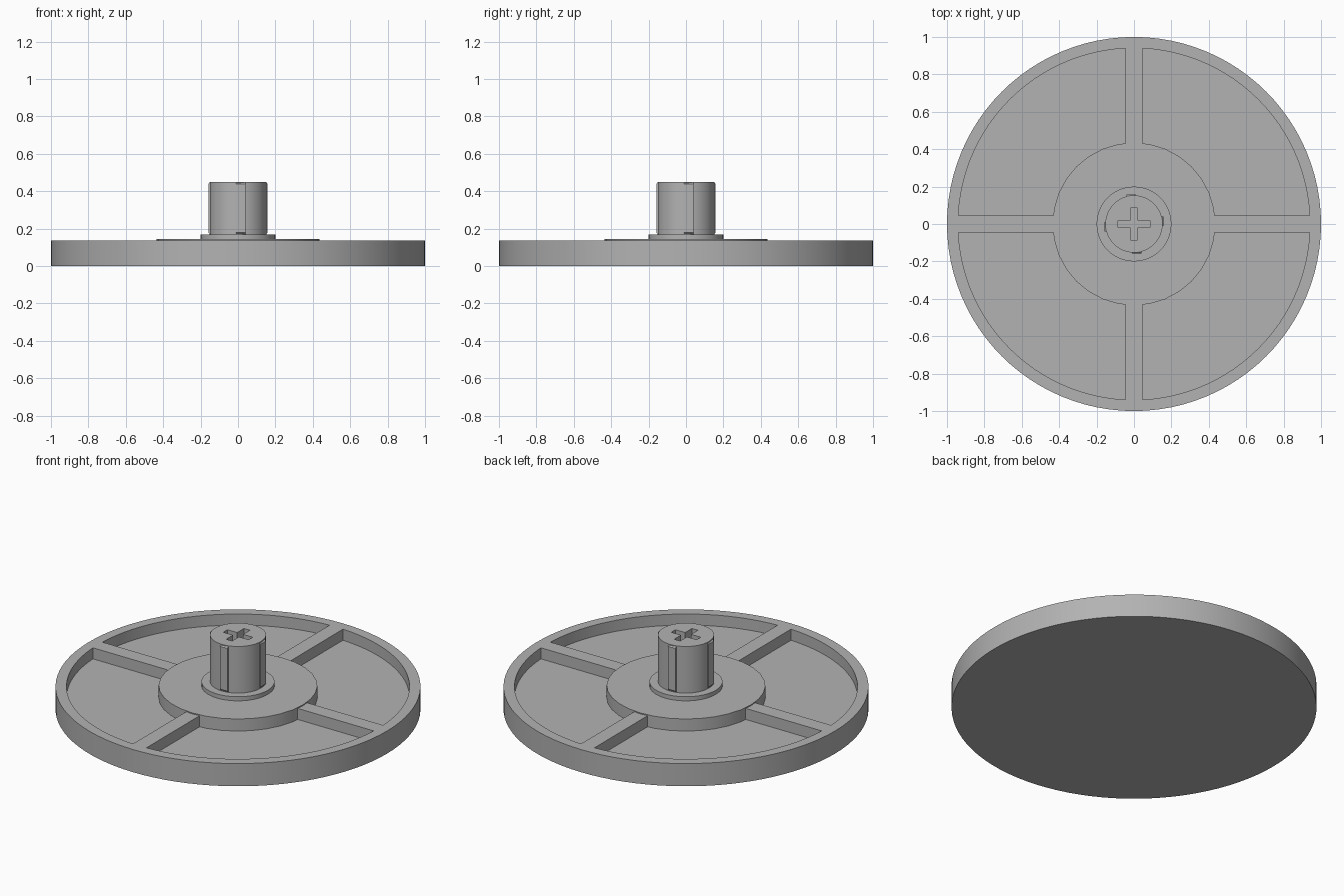
import bpy, bmesh, math
from mathutils import Matrix

cube = bpy.data.objects.get("Cube")
if cube:
    bpy.data.objects.remove(cube, do_unlink=True)

grey = bpy.data.materials.new("plain grey")
grey.use_nodes = True
COLOUR = (0.45, 0.45, 0.45, 1)
grey.diffuse_color = COLOUR
grey.node_tree.nodes["Principled BSDF"].inputs["Base Color"].default_value = COLOUR


def arc(r, a0, a1, n):
    return [(r * math.cos(a0 + (a1 - a0) * i / n),
             r * math.sin(a0 + (a1 - a0) * i / n)) for i in range(n + 1)]


def circle(r, n):
    return arc(r, 0, math.tau, n)[:-1]


def prism(name, outline, z0, z1, copies=1):
    """Extrude an outline upwards, repeated around the z axis."""
    bm = bmesh.new()
    for k in range(copies):
        turn = Matrix.Rotation(math.tau * k / copies, 4, "Z")
        base = bm.faces.new([bm.verts.new(turn @ Matrix.Translation((x, y, z0)).translation)
                             for x, y in outline])
        new = bmesh.ops.extrude_face_region(bm, geom=[base])["geom"]
        for v in new:
            if isinstance(v, bmesh.types.BMVert):
                v.co.z = z1
    bmesh.ops.recalc_face_normals(bm, faces=bm.faces)
    mesh = bpy.data.meshes.new(name)
    bm.to_mesh(mesh)
    bm.free()
    mesh.materials.append(grey)
    obj = bpy.data.objects.new(name, mesh)
    bpy.context.collection.objects.link(obj)
    return obj


def activate(obj):
    bpy.ops.object.select_all(action="DESELECT")
    obj.select_set(True)
    bpy.context.view_layer.objects.active = obj


def cut(obj, cutter):
    cutter.hide_render = True
    mod = obj.modifiers.new("cut", "BOOLEAN")
    mod.operation, mod.solver, mod.object = "DIFFERENCE", "EXACT", cutter
    activate(obj)
    bpy.ops.object.modifier_apply(modifier=mod.name)
    bpy.data.objects.remove(cutter, do_unlink=True)


RIM, POCKET, HUB, SPOKE = 0.94, 0.07, 0.435, 0.045

# Round tray with four sunken pockets, leaving the rim and spokes
tray = prism("tray", circle(1, 96), 0, 0.137)
a, b = math.asin(SPOKE / RIM), math.asin(SPOKE / (HUB - 0.02))
pocket = arc(RIM, a, math.pi / 2 - a, 24) + arc(HUB - 0.02, math.pi / 2 - b, b, 10)
cut(tray, prism("pocket_cutter", pocket, POCKET, 0.3, 4))

# Hub plate and collar
hub = prism("hub_plate", circle(HUB, 32), POCKET - 0.01, 0.143)
collar = prism("collar", circle(0.2, 48), 0.13, 0.168)

# Stem with a cross-shaped socket
stem = prism("stem", circle(0.153, 48), 0.15, 0.45)
w, l = 0.02, 0.085
cross = []
for k in range(4):
    c, s = round(math.cos(k * math.pi / 2)), round(math.sin(k * math.pi / 2))
    cross += [(x * c - y * s, x * s + y * c) for x, y in ((l, -w), (l, w), (w, w))]
cut(stem, prism("socket_cutter", cross, 0.2, 0.6))

# Four slim ribs on the stem, with tapered ends
ribs = prism("stem_ribs", [(0.14, -0.01), (0.159, -0.01), (0.159, 0.04), (0.14, 0.04)],
             0.168, 0.45, 4)
bm = bmesh.new()
bm.from_mesh(ribs.data)
edges = [e for e in bm.edges
         if all(v.co.xy.length > 0.155 for v in e.verts)
         and abs(e.verts[0].co.z - e.verts[1].co.z) < 0.01]
bmesh.ops.bevel(bm, geom=edges, offset=0.012, segments=1, affect="EDGES")
bm.to_mesh(ribs.data)
bm.free()

for part in (tray, hub, collar, stem):
    activate(part)
    bpy.ops.object.shade_smooth_by_angle(angle=math.radians(30))
